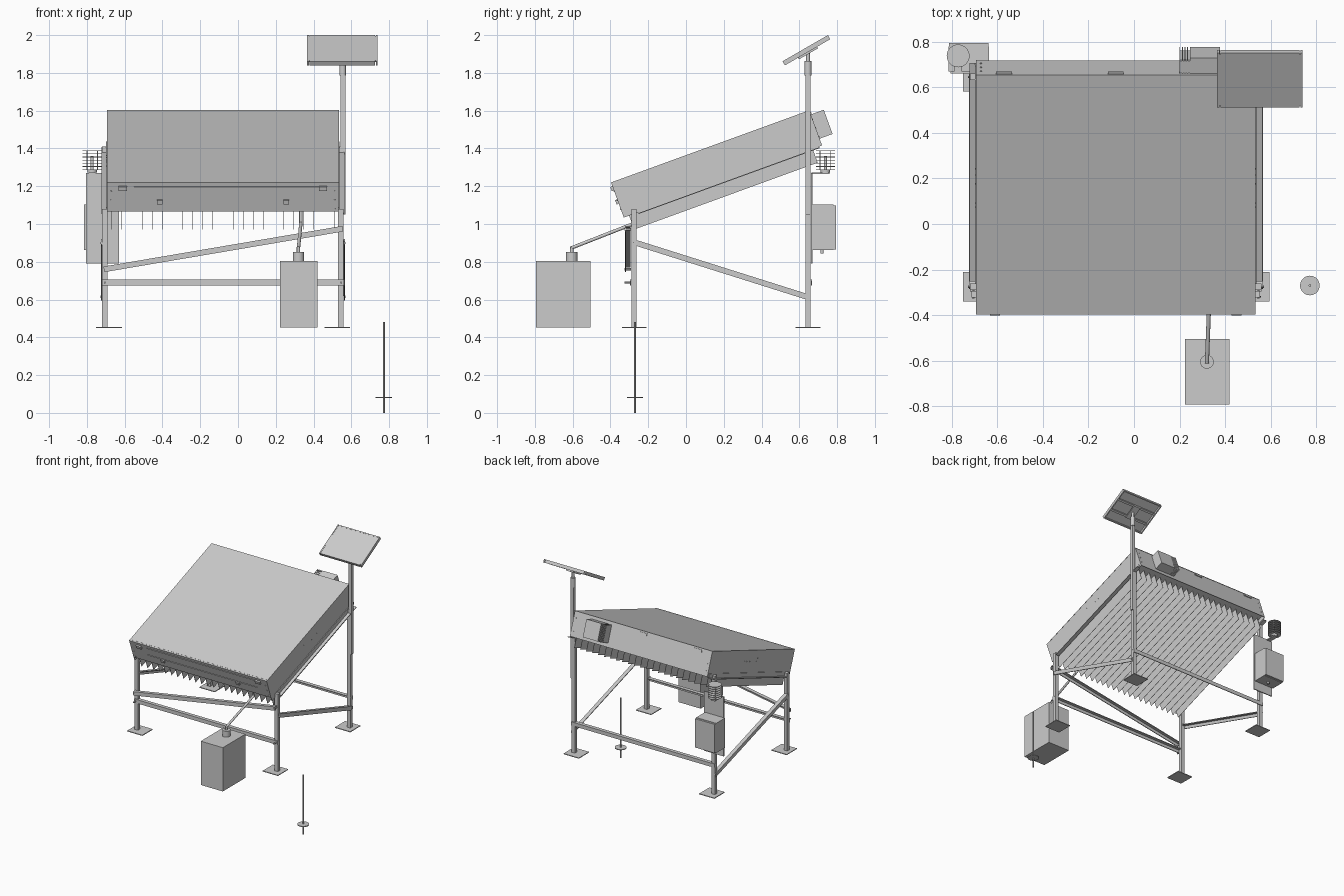
import bpy, bmesh, math
from mathutils import Matrix, Vector

old = bpy.data.objects.get("Cube")
if old:
    bpy.data.objects.remove(old)

grey = bpy.data.materials.new("light_grey_metal")
grey.use_nodes = True
grey.diffuse_color = (0.6, 0.6, 0.6, 1)
grey.node_tree.nodes["Principled BSDF"].inputs["Base Color"].default_value = (0.6, 0.6, 0.6, 1)

WORLD = Matrix()
# Frame of the sloping housing: local y runs up the slope, local z is its normal
HOUSING = Matrix.Translation((0, -0.397, 1.22)) @ Matrix.Rotation(math.radians(20), 4, 'X')
PANEL = Matrix.Translation((0.5525, 0.6375, 1.92)) @ Matrix.Rotation(math.radians(30), 4, 'X')


def finish(name, bm, frame=WORLD, smooth=False):
    bmesh.ops.recalc_face_normals(bm, faces=bm.faces)
    mesh = bpy.data.meshes.new(name)
    bm.to_mesh(mesh)
    bm.free()
    ob = bpy.data.objects.new(name, mesh)
    bpy.context.collection.objects.link(ob)
    mesh.materials.append(grey)
    ob.matrix_world = frame
    if smooth:
        bpy.ops.object.select_all(action='DESELECT')
        ob.select_set(True)
        bpy.context.view_layer.objects.active = ob
        bpy.ops.object.shade_smooth_by_angle()


def add_box(bm, x, y, z):
    size = [b - a for a, b in (x, y, z)]
    mid = [(a + b) / 2 for a, b in (x, y, z)]
    bmesh.ops.create_cube(bm, size=1, matrix=Matrix.Translation(mid) @ Matrix.Diagonal((*size, 1)))


def box(name, x, y, z, frame=WORLD):
    bm = bmesh.new()
    add_box(bm, x, y, z)
    finish(name, bm, frame)


def rod(name, a, b, r, frame=WORLD, sides=20):
    a, b = Vector(a), Vector(b)
    turn = (b - a).to_track_quat('Z', 'Y').to_matrix().to_4x4()
    bm = bmesh.new()
    bmesh.ops.create_cone(bm, cap_ends=True, segments=sides, radius1=r, radius2=r,
                          depth=(b - a).length, matrix=Matrix.Translation((a + b) / 2) @ turn)
    finish(name, bm, frame, True)


def angle_bar(name, a, b, outward, w=0.03, t=0.006):
    """Steel angle: one leg faces outward, the other turns inward at the top."""
    a, b, n = Vector(a), Vector(b), Vector(outward)
    up = (b - a).normalized().cross(n)
    up *= 1 if up.z > 0 else -1
    shape = [(0, -w/2), (0, w/2), (-w, w/2), (-w, w/2 - t), (-t, w/2 - t), (-t, -w/2)]
    bm = bmesh.new()
    face = bm.faces.new([bm.verts.new(a + n * p + up * q) for p, q in shape])
    ext = bmesh.ops.extrude_face_region(bm, geom=[face])
    bmesh.ops.translate(bm, vec=b - a,
                        verts=[v for v in ext["geom"] if isinstance(v, bmesh.types.BMVert)])
    finish(name, bm)


# Sloping housing: body, lid, deeper side and back skirts
box("housing", (-0.692, 0.532), (0, 1.117), (-0.165, -0.004), HOUSING)
box("lid", (-0.694, 0.534), (0, 1.119), (-0.004, 0), HOUSING)
box("lid_front_seam", (-0.692, 0.532), (0.012, 0.016), (0, 0.001), HOUSING)
box("left_skirt", (0.530, 0.533), (0, 1.117), (-0.198, -0.004), HOUSING)
box("right_skirt", (-0.693, -0.690), (0, 1.117), (-0.198, -0.004), HOUSING)
box("back_skirt", (-0.692, 0.532), (1.114, 1.117), (-0.193, -0.16), HOUSING)

# Row of thin upright fins below the housing
bm = bmesh.new()
for i in range(23):
    x = -0.668 + 0.0535 * i
    add_box(bm, (x - 0.001, x + 0.001), (0.03, 1.064), (-0.276, -0.165))
finish("cooling_fins", bm, HOUSING)

# Side rails carrying the housing
for name, x in (("left_rail", (0.533, 0.563)), ("right_rail", (-0.723, -0.693))):
    box(name, x, (0.08, 1.10), (-0.207, -0.202), HOUSING)
    wall = (x[0], x[0] + 0.005) if x[0] > 0 else (x[1] - 0.005, x[1])
    box(name + "_web", wall, (0.08, 1.10), (-0.207, -0.169), HOUSING)

# Front face: slots, latches, bolts
for i, w in enumerate((-0.027, -0.096)):
    box(f"front_slot_{i}", (-0.55, 0.43), (-0.004, 0), (w - 0.003, w + 0.003), HOUSING)
for i, (x, w) in enumerate(((-0.61, -0.033), (0.45, -0.033), (-0.415, -0.108), (0.255, -0.108))):
    s = 0.022 if i < 2 else 0.015
    box(f"front_latch_{i}", (x - s, x + s), (-0.012, 0), (w - 0.012, w + 0.012), HOUSING)
for x in (-0.672, 0.512):
    for w in (-0.05, -0.10, -0.15):
        rod("front_bolt", (x, 0, w), (x, -0.003, w), 0.004, HOUSING, 8)
        rod("back_bolt", (x, 1.117, w), (x, 1.120, w), 0.004, HOUSING, 8)
for side, x in ((1, 0.533), (-1, -0.693)):
    for u, w in ((0.48, -0.06), (0.49, -0.085), (0.58, -0.085), (0.62, -0.085), (0.65, -0.085)):
        rod("side_bolt", (x, u, w), (x + side * 0.002, u, w), 0.003, HOUSING, 8)
for i, x in enumerate((-0.57, -0.08)):
    box(f"back_hinge_{i}", (x - 0.035, x + 0.035), (1.117, 1.123), (-0.03, -0.012), HOUSING)

# Fan unit with vent fins on the back face
box("fan_unit", (0.245, 0.377), (1.117, 1.190), (-0.16, -0.024), HOUSING)
box("fan_vent_core", (0.20, 0.245), (1.117, 1.175), (-0.157, -0.027), HOUSING)
bm = bmesh.new()
for i in range(4):
    x = 0.199 + 0.0115 * i
    add_box(bm, (x, x + 0.004), (1.117, 1.190), (-0.16, -0.024))
finish("fan_vent_fins", bm, HOUSING)

# Legs, feet and cross bracing
for name, x, y, top in (("front_left", 0.544, -0.275, 1.08), ("front_right", -0.705, -0.275, 1.08),
                        ("back_left", 0.544, 0.646, 1.41), ("back_right", -0.705, 0.646, 1.41)):
    box(name + "_leg", (x - 0.015, x + 0.015), (y - 0.014, y + 0.014), (0.452, top))
    cx = x + (-0.018 if x > 0 else 0.022)
    box(name + "_foot", (cx - 0.068, cx + 0.068), (y - 0.065, y + 0.065), (0.45, 0.456))
angle_bar("front_cross_bar", (-0.72, -0.297, 0.69), (0.56, -0.297, 0.69), (0, -1, 0))
angle_bar("back_cross_bar", (-0.72, 0.667, 0.69), (0.56, 0.667, 0.69), (0, 1, 0))
angle_bar("front_diagonal", (-0.71, -0.323, 0.76), (0.555, -0.323, 0.975), (0, -1, 0))
for name, x, s in (("left", 0.566, 1), ("right", -0.724, -1)):
    angle_bar(name + "_diagonal", (x, -0.28, 0.905), (x, 0.655, 0.61), (s, 0, 0))
    for y, z in ((-0.275, 0.90), (0.645, 0.615)):
        rod(name + "_brace_bolt", (x - s * 0.002, y, z), (x + s * 0.004, y, z), 0.006, sides=6)
for x, z in ((-0.705, 0.76), (-0.705, 0.69), (0.546, 0.69), (0.546, 0.972)):
    rod("front_brace_bolt", (x, -0.29, z), (x, -0.326, z), 0.006, sides=6)

# Power panel: mast, open frame, glass, struts and bracket
box("panel_mast", (0.542, 0.568), (0.633, 0.659), (1.05, 1.835))
rod("mast_collar", (0.555, 0.646, 1.785), (0.555, 0.646, 1.862), 0.018)
rod("mast_neck", (0.555, 0.646, 1.86), (0.555, 0.646, 1.915), 0.010)
box("panel_glass", (-0.178, 0.178), (-0.13, 0.13), (0.004, 0.0115), PANEL)
for s in (-1, 1):
    for name, x, y in (("side", (s * 0.1825, 0.0095), (0, 0.1385)), ("end", (0, 0.173), (s * 0.134, 0.0045))):
        box(f"panel_frame_{name}", (x[0] - x[1] * 0.5 if name == "side" else -x[1],
                                    x[0] + x[1] * 0.5 if name == "side" else x[1]),
            (y[0] - y[1], y[0] + y[1]), (-0.0125, 0.0125), PANEL)
    box("panel_strut", (-0.178, 0.178), (s * 0.05 - 0.008, s * 0.05 + 0.008), (-0.0115, 0.004), PANEL)
box("panel_bracket", (-0.03, 0.03), (-0.058, 0.058), (-0.022, -0.0115), PANEL)

# Collecting tank, cap and feed pipe
box("tank", (0.223, 0.42), (-0.793, -0.505), (0.452, 0.805))
rod("tank_cap", (0.32, -0.605, 0.805), (0.32, -0.605, 0.852), 0.03, sides=32)
rod("tank_spout", (0.32, -0.605, 0.852), (0.32, -0.605, 0.878), 0.009)
rod("feed_pipe", (0.32, -0.61, 0.872), (0.333, -0.27, 1.005), 0.009)
rod("feed_pipe_riser", (0.333, -0.272, 1.0), (0.333, -0.272, 1.07), 0.009)

# Control cabinet on its mounting plate
box("cabinet_plate", (-0.805, -0.63), (0.661, 0.669), (0.79, 1.27))
box("cabinet", (-0.815, -0.637), (0.669, 0.78), (0.862, 1.102))
box("cabinet_door", (-0.813, -0.639), (0.78, 0.795), (0.866, 1.098))
rod("cable_gland", (-0.725, 0.72, 0.845), (-0.725, 0.72, 0.862), 0.009)

# Weather sensor: thin stacked plates held by slim posts
box("sensor_arm", (-0.79, -0.755), (0.665, 0.76), (1.264, 1.272))
rod("sensor_base", (-0.772, 0.738, 1.272), (-0.772, 0.738, 1.288), 0.025)
rod("sensor_core", (-0.772, 0.738, 1.288), (-0.772, 0.738, 1.36), 0.008)
for i in range(4):
    a = math.pi / 4 + i * math.pi / 2
    x, y = -0.772 + 0.04 * math.cos(a), 0.738 + 0.04 * math.sin(a)
    rod("sensor_post", (x, y, 1.285), (x, y, 1.39), 0.0025, sides=8)
for i in range(7):
    z = 1.286 + 0.0168 * i
    rod("sensor_plate", (-0.772, 0.738, z), (-0.772, 0.738, z + 0.003), 0.05, sides=32)

# Ground probe with depth disc
rod("probe_rod", (0.772, -0.27, 0), (0.772, -0.27, 0.482), 0.0055, sides=8)
rod("probe_disc", (0.772, -0.27, 0.079), (0.772, -0.27, 0.085), 0.043, sides=32)
